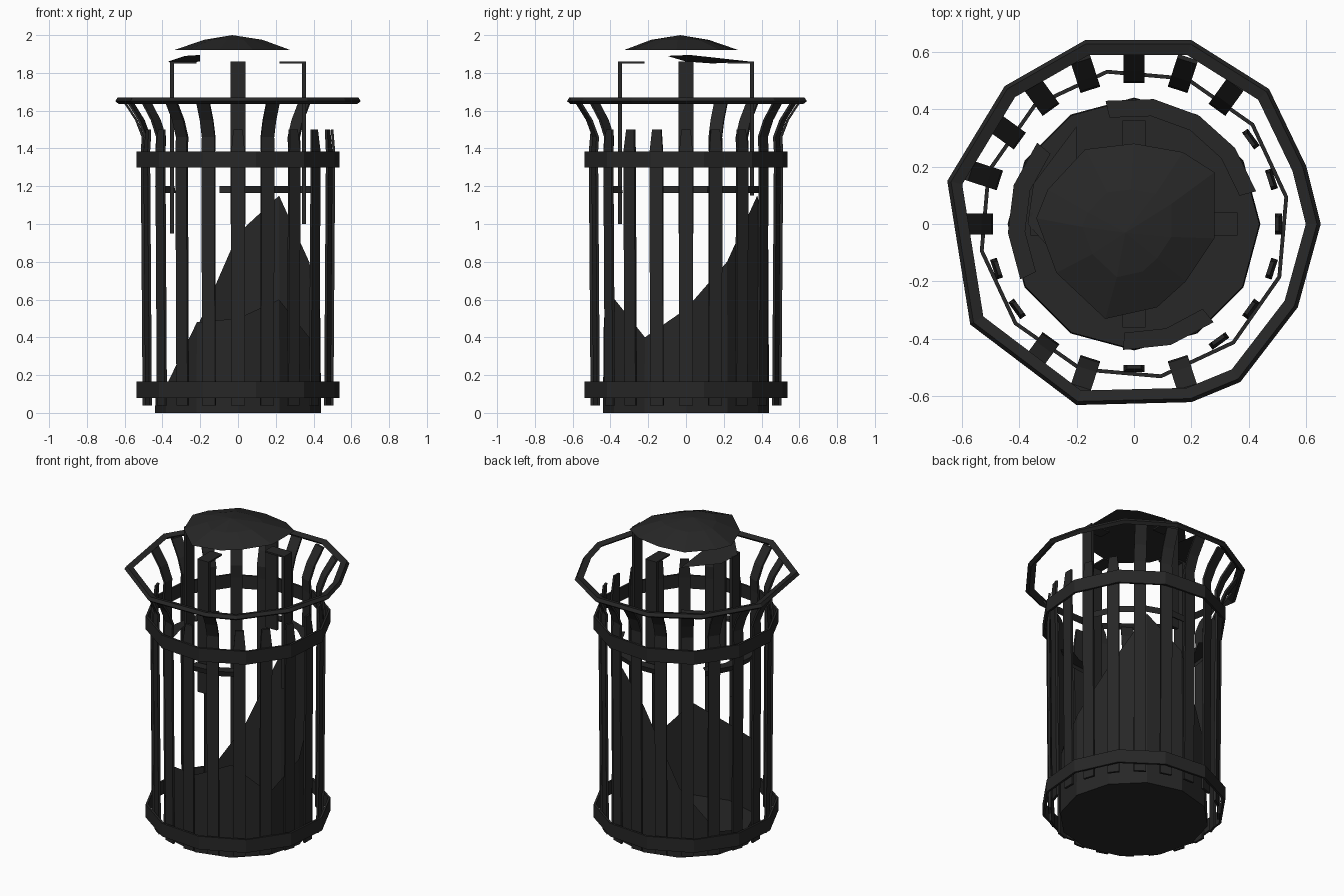
import bpy, bmesh
from math import sin, cos, radians, pi

if "Cube" in bpy.data.objects:
    bpy.data.objects.remove(bpy.data.objects["Cube"])

dark = bpy.data.materials.new("dark_metal")
dark.diffuse_color = (0.02, 0.02, 0.02, 1)
dark.use_nodes = True
dark.node_tree.nodes["Principled BSDF"].inputs["Base Color"].default_value = dark.diffuse_color


def mesh_object(name, verts, faces):
    me = bpy.data.meshes.new(name)
    me.from_pydata(verts, [], faces)
    bm = bmesh.new()
    bm.from_mesh(me)
    bmesh.ops.recalc_face_normals(bm, faces=bm.faces)
    bm.to_mesh(me)
    bm.free()
    me.materials.append(dark)
    ob = bpy.data.objects.new(name, me)
    bpy.context.collection.objects.link(ob)
    return ob


def polar(r, deg, z):
    return (r * cos(radians(deg)), r * sin(radians(deg)), z)


def sweep(name, outline, section):
    """Closed ring: section of (scale, z) points carried round an outline."""
    n, m = len(outline), len(section)
    verts = [(x * s, y * s, z) for x, y in outline for s, z in section]
    faces = [(i * m + j, i * m + (j + 1) % m,
              (i + 1) % n * m + (j + 1) % m, (i + 1) % n * m + j)
             for i in range(n) for j in range(m)]
    return mesh_object(name, verts, faces)


def flat_bar(name, deg, profile, thick):
    """Bar following a profile of (radius, z, half width) at one angle."""
    a = radians(deg)
    verts, faces = [], []
    for r, z, w in profile:
        for rr, s in ((r, -w), (r, w), (r - thick, w), (r - thick, -w)):
            verts.append((rr * cos(a) - s * sin(a), rr * sin(a) + s * cos(a), z))
    k = len(profile)
    for i in range(k - 1):
        for j in range(4):
            b, c = i * 4 + j, i * 4 + (j + 1) % 4
            faces.append((b, c, c + 4, b + 4))
    faces += [(0, 1, 2, 3), tuple(range(4 * k - 4, 4 * k))]
    return mesh_object(name, verts, faces)


def circle(r, n, start=0):
    return [polar(r, start + 360 * i / n, 0)[:2] for i in range(n)]


# Slats: some flare out to the rim, the rest stop short in a point
flared = (3, 4, 5, 6, 7, 8, 9, 10, 13, 14, 16)
for i in range(20):
    profile = [(0.505, 0.04, 0.036), (0.515, 1.38, 0.036)]
    if i in flared:
        profile += [(0.51, 1.46, 0.036), (0.545, 1.55, 0.036), (0.61, 1.65, 0.036)]
    else:
        profile += [(0.505, 1.50, 0.025)]
    flat_bar(f"slat_{i + 1}", 18 * i, profile, 0.014)

# Two hoops round the slats
for name, z in (("lower_hoop", 0.08), ("upper_hoop", 1.30)):
    sweep(name, circle(0.545, 12, 10),
          [(1, z), (1, z + 0.085), (0.975, z + 0.085), (0.975, z)])

# Uneven top rim
rim = [(.65, 0), (.60, .2), (.47, .47), (.2, .64), (-.17, .64), (-.45, .48),
       (-.65, .15), (-.57, -.35), (-.2, -.63), (.2, -.62), (.37, -.55), (.57, -.29)]
sweep("top_rim", rim, [(0.97, 1.635), (1, 1.65), (0.98, 1.67), (0.92, 1.66)])

# Liner: floor and a broken wall of uneven height
heights = [.55, .8, 1.15, .95, .45, .15, .1, .15, .48, .5, .6, .4]
n = len(heights)
verts = [polar(0.44, 30 * i, 0.0) for i in range(n)]
verts += [polar(0.435, 30 * i, h) for i, h in enumerate(heights)]
faces = [(i, (i + 1) % n, n + (i + 1) % n, n + i) for i in range(n)]
faces.append(tuple(range(n)))
mesh_object("liner", verts, faces)

# Remains of the liner lip
for name, a0, steps in (("liner_lip_back", 15, 4), ("liner_lip_left", 140, 3),
                        ("liner_lip_front", 265, 2)):
    verts, faces = [], []
    for i in range(steps + 1):
        a = a0 + 22 * i
        verts += [polar(0.43, a, 1.165), polar(0.44, a, 1.20), polar(0.38, a, 1.20)]
    for i in range(steps):
        b = i * 3
        faces += [(b, b + 1, b + 4, b + 3), (b + 1, b + 2, b + 5, b + 4)]
    mesh_object(name, verts, faces)

# Lid posts with a short bracket turned inward
for name, deg, bottom in (("right", 0, 1.0), ("back", 90, 1.15),
                          ("left", 180, 0.95), ("front", 270, 1.0)):
    flat_bar(f"{name}_lid_post", deg, [(0.36, bottom, 0.04), (0.36, 1.855, 0.04)], 0.02)
    flat_bar(f"{name}_lid_bracket", deg, [(0.36, 1.85, 0.04), (0.36, 1.86, 0.04)], 0.14)

# Lid: low off-centre dome with a flat underside
edge = [(.28, .18), (.17, .25), (0, .28), (-.17, .26), (-.30, .12), (-.34, .02),
        (-.27, -.17), (-.1, -.33), (.08, -.29), (.18, -.2), (.28, -.05)]
k = len(edge)
verts = [(x, y, 1.92) for x, y in edge]
verts += [(x * 0.5 - 0.01, y * 0.5 - 0.02, 1.975) for x, y in edge]
verts.append((-0.03, -0.03, 2.0))
faces = [(i, (i + 1) % k, k + (i + 1) % k, k + i) for i in range(k)]
faces += [(k + i, k + (i + 1) % k, 2 * k) for i in range(k)]
faces.append(tuple(range(k)))
mesh_object("lid", verts, faces)

# Loose piece of the lid edge
mesh_object("lid_edge_piece",
            [(-.37, .0, 1.86), (-.35, .14, 1.85), (-.2, .34, 1.86), (-.2, .02, 1.895),
             (-.28, -.1, 1.89)],
            [(0, 1, 3), (1, 2, 3), (0, 3, 4)])
